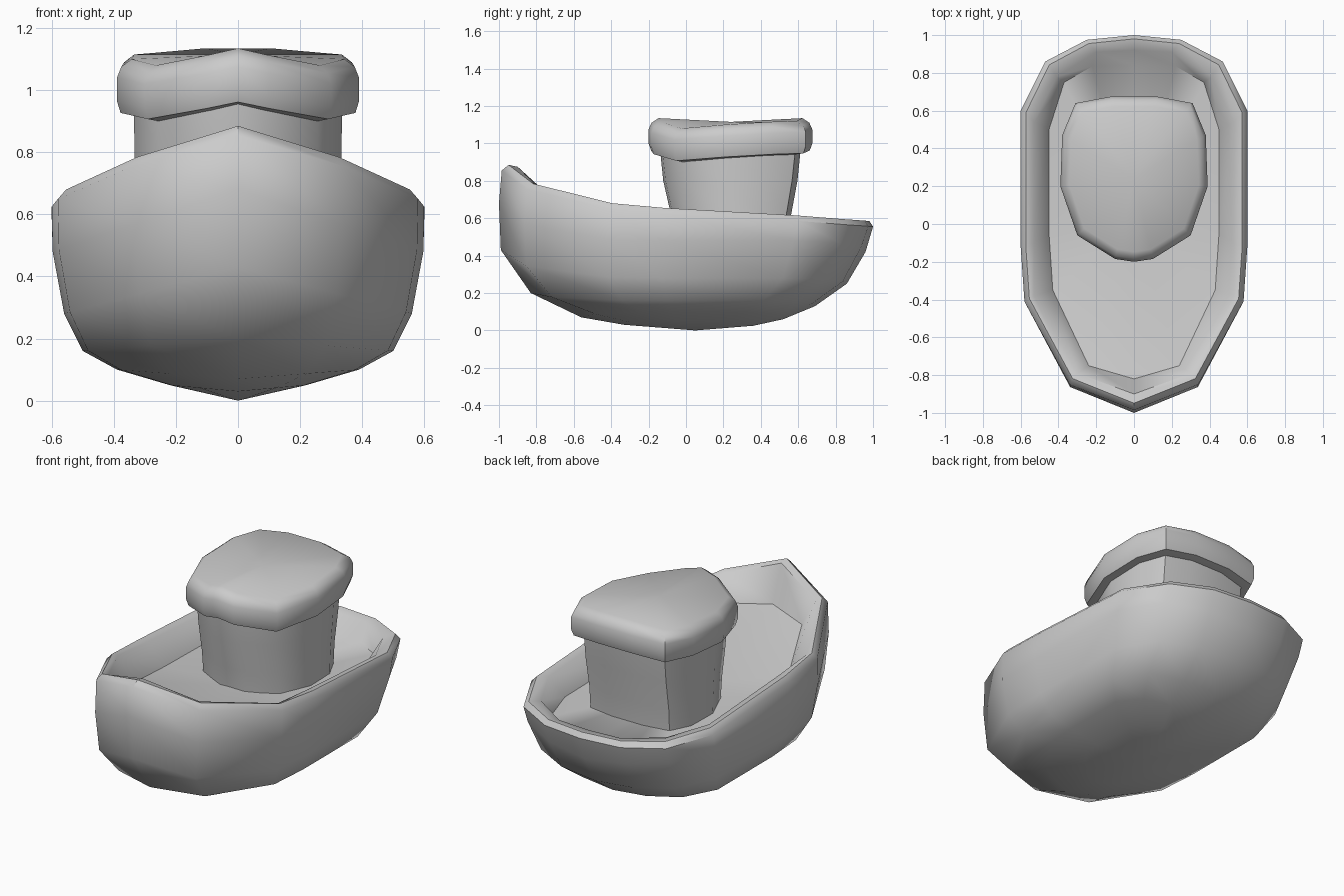
import bpy, bmesh, math

if "Cube" in bpy.data.objects:
    bpy.data.objects.remove(bpy.data.objects["Cube"])


def loft(name, half_rings, start, end, angle):
    """Skin half outlines (stern to bow) mirrored in x; fan-close onto start and end points."""
    bm = bmesh.new()
    rings = []
    for half in half_rings:
        full = list(half) + [(-x, y, z) for x, y, z in reversed(half[1:-1])]
        rings.append([bm.verts.new(p) for p in full])
    n = len(rings[0])
    for a, b in zip(rings, rings[1:]):
        for i in range(n):
            j = (i + 1) % n
            bm.faces.new((a[i], a[j], b[j], b[i]))
    for ring, tip in ((rings[0], start), (rings[-1], end)):
        c = bm.verts.new(tip)
        for i in range(n):
            bm.faces.new((ring[i], ring[(i + 1) % n], c))
    bmesh.ops.recalc_face_normals(bm, faces=bm.faces)
    mesh = bpy.data.meshes.new(name)
    bm.to_mesh(mesh)
    bm.free()
    obj = bpy.data.objects.new(name, mesh)
    bpy.context.collection.objects.link(obj)
    bpy.context.view_layer.objects.active = obj
    obj.select_set(True)
    bpy.ops.object.shade_smooth_by_angle(angle=math.radians(angle))
    obj.select_set(False)
    return obj


# Hull: deck outline with its sheer height, then levels down to the keel
gunwale = [(0, 1, .585), (.25, .975, .587), (.47, .86, .595), (.6, .6, .615),
           (.6, -.12, .655), (.58, -.41, .68), (.34, -.85, .785), (0, -.985, .885)]
# each level: half width, stern y, bow y, stern z, midship z, bow z
levels = [(.22, .36, .33, .025, .05, .03), (.39, .52, .56, .06, .10, .07),
          (.50, .69, .83, .13, .16, .20), (.56, .86, .99, .25, .28, .43),
          (.597, .96, 1.0, .42, .48, .68)]
hull_rings = []
for w, sy, by, sz, mz, bz in levels:
    ring = []
    for x, y, z in gunwale:
        ez = sz if y > 0 else bz
        ring.append((x * w / .6, y * (sy if y > 0 else by / .985), ez + (mz - ez) * x / .6))
    hull_rings.append(ring)
hull_rings.append([(x, y, z - .03) for x, y, z in gunwale])
hull_rings.append([(x * .955, y * (.98 if y > 0 else .963), z) for x, y, z in gunwale])
# inner edge of the rim, then the edge of the deck floor
inner = [(0, .92), (.2, .91), (.41, .78), (.53, .54), (.53, -.1), (.53, -.38), (.3, -.79), (0, -.9)]
hull_rings.append([(x, y, g[2] - .01) for (x, y), g in zip(inner, gunwale)])
hull_rings.append([(0, .84, .49), (.22, .835, .49), (.37, .75, .49), (.45, .5, .49),
                   (.45, -.05, .5), (.43, -.35, .53), (.24, -.75, .63), (0, -.82, .66)])
loft("hull", hull_rings, (0, .05, 0), (0, 0, .49), 50)

# Outline shared by cabin and roof, with the droop of the roof edge
plan = [(0, .675, 0), (.12, .675, 0), (.31, .64, -.015), (.38, .47, -.02),
        (.39, .2, -.035), (.3, -.06, -.055), (.1, -.185, -.02), (0, -.2, 0)]


def outline(sx, sy, z, droop=1, cy=.24):
    return [(x * sx, cy + (y - cy) * sy, z + d * droop) for x, y, d in plan]


# Cabin: walls flare and lean forward toward the roof
cabin_rings = [outline(.84, .70, .46, 0, .26), outline(.845, .735, .62, 0, .25),
               outline(.855, .82, .8, 0, .235), outline(.86, .865, .99, 1, .235)]
loft("cabin", cabin_rings, (0, .26, .46), (0, .24, 1.0), 40)

# Roof: thick rounded slab
roof_rings = [outline(s, s, z) for s, z in
              ((.85, .955), (.97, .962), (1, 1.0), (1, 1.075), (.965, 1.11), (.88, 1.135))]
loft("roof", roof_rings, (0, .24, .96), (0, .24, 1.115), 50)
